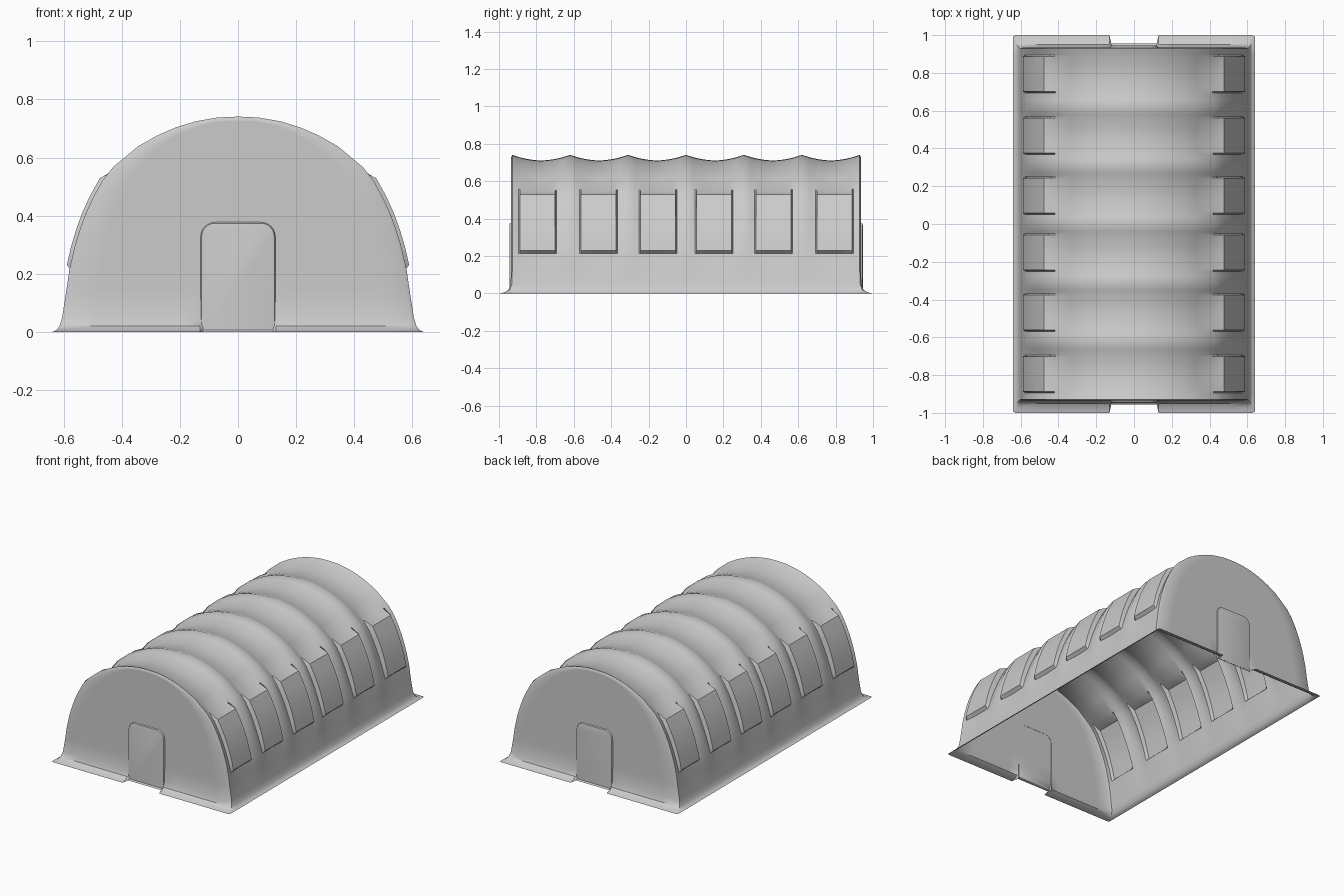
import bpy, bmesh, math
from mathutils import Vector

cube = bpy.data.objects.get("Cube")
if cube:
    bpy.data.objects.remove(cube, do_unlink=True)

canvas = bpy.data.materials.new("grey canvas")
canvas.use_nodes = True
canvas.diffuse_color = (0.6, 0.6, 0.6, 1)
canvas.node_tree.nodes["Principled BSDF"].inputs["Base Color"].default_value = (0.6, 0.6, 0.6, 1)

END, BAY = 0.928, 0.31
# Half arch from the ground skirt to the ridge: x, z
ARCH = [(.64, 0), (.625, .006), (.614, .02), (.605, .05), (.591, .14), (.58, .215),
        (.577, .228), (.563, .29), (.545, .35), (.525, .405), (.5, .46), (.466, .522),
        (.43, .567), (.345, .638), (.28, .675), (.214, .704), (.145, .725), (.07, .738), (0, .741)]
FLARE = [.065, .035, .014, .003]          # end skirt, lowest rows
WINDOW_ROWS = range(6, 12)
WINDOWS = [(c - .093, c + .093) for c in (-.794, -.468, -.15, .15, .468, .794)]


def flare(i):
    return FLARE[i] if i < len(FLARE) else 0


def normal(i):
    """Outward direction of the arch at row i."""
    if i < 4:
        return Vector((1, 0))
    if i == len(ARCH) - 1:
        return Vector((0, 1))
    d = Vector(ARCH[i + 1]) - Vector(ARCH[i - 1])
    return Vector((d.y, -d.x)).normalized()


def fill_grid(bm, rows):
    vs = [[bm.verts.new(p) for p in r] for r in rows]
    for a, b in zip(vs, vs[1:]):
        for j in range(len(a) - 1):
            bm.faces.new((a[j], a[j + 1], b[j + 1], b[j]))


def finish(bm, name, angle=35):
    bmesh.ops.remove_doubles(bm, verts=bm.verts, dist=1e-5)
    bmesh.ops.dissolve_degenerate(bm, edges=bm.edges, dist=1e-6)
    bmesh.ops.recalc_face_normals(bm, faces=bm.faces)
    me = bpy.data.meshes.new(name)
    bm.to_mesh(me)
    bm.free()
    me.materials.append(canvas)
    ob = bpy.data.objects.new(name, me)
    bpy.context.collection.objects.link(ob)
    bpy.ops.object.select_all(action='DESELECT')
    ob.select_set(True)
    bpy.context.view_layer.objects.active = ob
    bpy.ops.object.shade_smooth_by_angle(angle=math.radians(angle))
    return ob


def shell_point(i, y):
    """Canvas sags between the ribs and is pushed out at the windows."""
    x, z = ARCH[i]
    t = min(1, max(0, (z - .05) / .4))
    u = 2 * ((y / BAY) % 1) - 1
    off = -.03 * t * t * (3 - 2 * t) * (1 - abs(u) ** 1.8)
    if abs(y) > END - .001:
        off = 0
    if i in WINDOW_ROWS and any(a - 1e-6 <= y <= b + 1e-6 for a, b in WINDOWS):
        off = .012
    p = Vector((x, z)) + normal(i) * off
    out = flare(i) if abs(y) > END - .001 else 0
    return (p.x, y + math.copysign(out, y), p.y)


# Columns along the length: even samples plus tight pairs at window edges
edges = [e for a, b in WINDOWS for e in (a - .008, a, b, b + .008)]
even = [k * BAY / 8 for k in range(-23, 24)]
even = [y for y in even if min(abs(y - e) for e in edges) > .009]
cols = sorted(edges + even + [-END, END])

N = len(ARCH)
bm = bmesh.new()
for s in (1, -1):
    fill_grid(bm, [[(s * p[0], p[1], p[2]) for p in (shell_point(i, y) for y in cols)]
                   for i in range(N)])

# End walls, with a rounded rim and a notch in the skirt at the doorway
half = [.12, .13, .2, .3, .4, .5, .6]
stations = [-s for s in reversed(half)] + [0] + half
for side in (1, -1):
    rows = []
    for i in range(N):
        rim = shell_point(i, side * END)
        p = Vector(ARCH[i]) - normal(i) * .012
        w = max(p.x, 0)
        row = [(-rim[0], rim[1], rim[2])]
        for s in stations:
            door = abs(s) < .125
            x = s * (min(1, w / .4) if abs(s) < .14 else w / .6)
            y = .935 + flare(i) * (.3 if door else 1)
            row.append((x, side * y, p.y))
        row.append(rim)
        rows.append(row)
    fill_grid(bm, rows)
shell = finish(bm, "tent_shell")


def door_outline(w, h, r, y):
    """Doorway outline with rounded top corners."""
    pts = [(w, y, 0)]
    for c, start in ((w - r, 0), (r - w, 90)):
        for k in range(7):
            a = math.radians(start + 15 * k)
            pts.append((c + r * math.cos(a), y, h - r + r * math.sin(a)))
    return pts + [(-w, y, 0)]


# Raised door panels with a sloped rim
for side, name in ((-1, "front_door"), (1, "back_door")):
    bm = bmesh.new()
    rings = [door_outline(.129, .378, .05, side * .934),
             door_outline(.125, .374, .046, side * .943),
             door_outline(.116, .366, .038, side * .945)]
    fill_grid(bm, rings)
    bm.faces.new([bm.verts.new(p) for p in rings[-1]])
    ob = finish(bm, name, 30)
    if ob.data.polygons[-1].normal.y * side < 0:
        ob.data.flip_normals()

# Make sure the canvas faces outward
me = shell.data
if sum(p.normal.dot(p.center - Vector((0, 0, .2))) * p.area for p in me.polygons) < 0:
    me.flip_normals()
